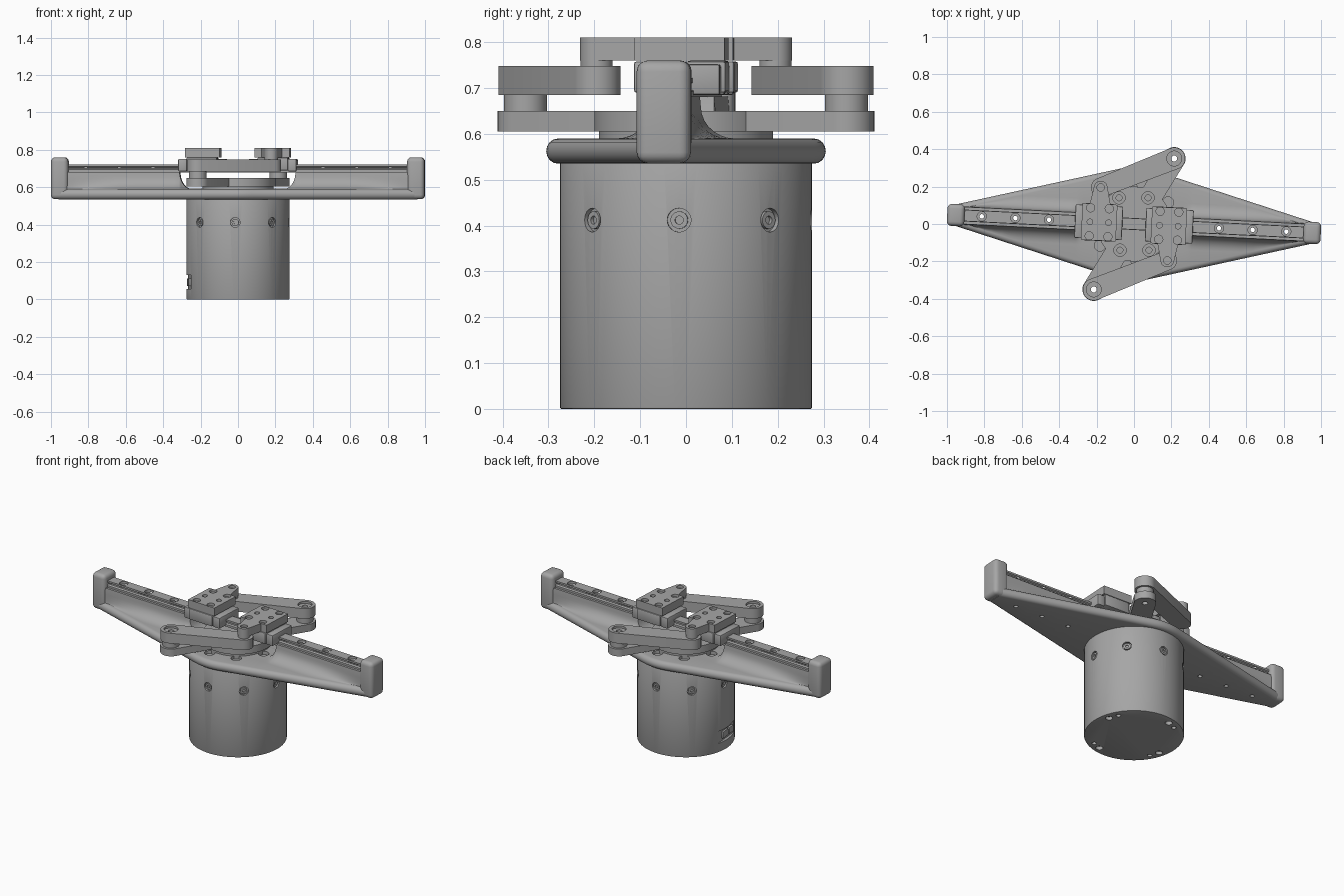
import bpy, bmesh, math
from mathutils import Matrix, Vector
from math import pi, sin, cos

old = bpy.data.objects.get("Cube")
if old:
    bpy.data.objects.remove(old, do_unlink=True)

GREY = (0.38, 0.38, 0.38, 1)
metal = bpy.data.materials.new("satin grey metal")
metal.use_nodes = True
metal.diffuse_color = GREY
metal.node_tree.nodes["Principled BSDF"].inputs["Base Color"].default_value = GREY

TILT = -0.05          # the rail runs slightly askew of the x axis


def finish(name, bm, turn=0.0):
    bmesh.ops.recalc_face_normals(bm, faces=bm.faces[:])
    mesh = bpy.data.meshes.new(name)
    bm.transform(Matrix.Rotation(turn, 4, 'Z'))
    bm.to_mesh(mesh)
    bm.free()
    mesh.materials.append(metal)
    obj = bpy.data.objects.new(name, mesh)
    bpy.context.collection.objects.link(obj)
    return obj


def activate(obj):
    bpy.ops.object.select_all(action='DESELECT')
    obj.select_set(True)
    bpy.context.view_layer.objects.active = obj


def boolean(obj, tool, operation='DIFFERENCE'):
    activate(obj)
    mod = obj.modifiers.new("cut", 'BOOLEAN')
    mod.operation, mod.object, mod.solver = operation, tool, 'EXACT'
    bpy.ops.object.modifier_apply(modifier=mod.name)
    bpy.data.objects.remove(tool, do_unlink=True)


def hull(name, circles, z0, z1, turn=0.0, edge=0.0, seg=40):
    """Upright prism around the convex hull of (x, y, radius) circles."""
    bm = bmesh.new()
    for x, y, r in circles:
        n = seg if r else 1
        for i in range(n):
            a = 2 * pi * i / n
            for z in (z0, z1):
                bm.verts.new((x + r * cos(a), y + r * sin(a), z))
    bmesh.ops.convex_hull(bm, input=bm.verts[:])
    bmesh.ops.delete(bm, geom=[v for v in bm.verts if not v.link_faces], context='VERTS')
    bmesh.ops.dissolve_limit(bm, angle_limit=0.01, verts=bm.verts[:], edges=bm.edges[:])
    if edge:
        rim = [e for e in bm.edges if len(e.link_faces) == 2 and e.calc_face_angle(0) > 0.8]
        bmesh.ops.bevel(bm, geom=rim, offset=edge, segments=4 if edge > 0.02 else 2,
                        affect='EDGES', profile=0.5)
    return finish(name, bm, turn)


def box(name, x0, x1, half_y, z0, z1, turn=0.0, edge=0.0):
    corners = [(x, y, 0) for x in (x0, x1) for y in (-half_y, half_y)]
    return hull(name, corners, z0, z1, turn, edge)


def drill(obj, places, r, z0, z1, turn=0.0):
    """Cut upright round holes at the given (x, y) places."""
    bm = bmesh.new()
    for x, y in places:
        bmesh.ops.create_cone(bm, cap_ends=True, segments=20, radius1=r, radius2=r, depth=z1 - z0,
                              matrix=Matrix.Translation((x, y, (z0 + z1) / 2)))
    boolean(obj, finish("cutter", bm, turn))


def ring(r, count, start):
    return [(r * cos(start + 2 * pi * i / count), r * sin(start + 2 * pi * i / count))
            for i in range(count)]


# Motor housing with side screws, bottom screws and connector recess
housing = hull("motor_housing", [(0, 0, 0.275)], 0, 0.54, edge=0.004, seg=72)
drill(housing, ring(0.235, 4, 0.25), 0.02, -0.02, 0.02)
drill(housing, ring(0.235, 4, 0.5), 0.013, -0.02, 0.02)
SIDE = -0.055


def side_cylinders(name, r, inner, outer):
    bm = bmesh.new()
    for i in range(8):
        m = (Matrix.Rotation(SIDE + i * pi / 4, 4, 'Z') @ Matrix.Translation(((inner + outer) / 2, 0, 0.412))
             @ Matrix.Rotation(pi / 2, 4, 'Y'))
        bmesh.ops.create_cone(bm, cap_ends=True, segments=24, radius1=r, radius2=r,
                              depth=outer - inner, matrix=m)
    return finish(name, bm)


boolean(housing, side_cylinders("cutter", 0.026, 0.262, 0.30))
side_screws = side_cylinders("housing_side_screws", 0.019, 0.25, 0.271)
boolean(side_screws, side_cylinders("cutter", 0.009, 0.263, 0.30))
boolean(housing, box("cutter", -0.3, -0.258, 0.085, 0.055, 0.13, turn=0.09))
for i, (y, w) in enumerate(((-0.045, 0.022), (0.02, 0.03))):
    hull(f"connector_port_{i + 1}", [(x, y + s * w, 0) for x in (-0.27, -0.25) for s in (-1, 1)],
         0.072, 0.112, turn=0.09, edge=0.003)

# Wing body: lofted sections, wide in the middle, rising into a filleted spine
R_MID, R_END, REACH = 0.305, 0.058, 0.945
slope = math.asin((R_MID - R_END) / REACH)


def half_width(x):
    x = abs(x)
    if x < R_MID * sin(slope):
        return math.sqrt(R_MID ** 2 - x * x)
    return R_MID / cos(slope) - x * math.tan(slope)


def spine_top(x):
    t = min(max((abs(x) - 0.25) / 0.06, 0), 1)
    return 0.592 + 0.09 * (1 - math.sqrt(1 - t * t))


def section(x):
    w, top, wall = half_width(x), spine_top(x), 0.048
    pts = [(w - 0.026 + 0.026 * cos(a), 0.5625 + 0.0275 * sin(a))
           for a in (-pi / 2 + pi * i / 8 for i in range(9))]
    run = max(min(0.075, w - 0.028 - wall), 0.001)
    rise = min(0.07, top - 0.59)
    pts += [(wall + run * (1 - sin(a)), 0.59 + rise * (1 - cos(a)))
            for a in (pi / 2 * i / 7 for i in range(8))]
    pts.append((wall - 0.002, top))
    return pts + [(-y, z) for y, z in reversed(pts)]


bm = bmesh.new()
half = [0.02 * i for i in range(12)] + [0.24 + 0.006 * i for i in range(13)] + \
       [0.34 + 0.06 * i for i in range(10)] + [0.92, 0.96]
stations = [-x for x in reversed(half[1:])] + half
loops = [[bm.verts.new((x, y, z)) for y, z in section(x)] for x in stations]
for a, b in zip(loops, loops[1:]):
    for i in range(len(a)):
        j = (i + 1) % len(a)
        bm.faces.new((a[i], a[j], b[j], b[i]))
bm.faces.new(loops[0])
bm.faces.new(loops[-1])
wing = finish("wing_body", bm, TILT)

RAIL_HOLES = [(s * x, 0) for s in (-1, 1) for x in (0.455, 0.635, 0.815)]
drill(wing, RAIL_HOLES, 0.012, 0.5, 0.8, TILT)
drill(wing, ring(0.215, 8, -0.22), 0.03, 0.572, 0.63)

# Linear rail with side grooves
rail_profile = [(0.032, 0.68), (0.032, 0.694), (0.022, 0.699), (0.022, 0.706), (0.03, 0.711), (0.03, 0.722)]
rail_profile += [(-y, z) for y, z in reversed(rail_profile)]
bm = bmesh.new()
face = bm.faces.new([bm.verts.new((-0.92, y, z)) for y, z in rail_profile])
grown = bmesh.ops.extrude_face_region(bm, geom=[face])["geom"]
bmesh.ops.translate(bm, vec=(1.84, 0, 0), verts=[v for v in grown if isinstance(v, bmesh.types.BMVert)])
rail = finish("linear_rail", bm, TILT)
drill(rail, RAIL_HOLES, 0.025, 0.705, 0.75, TILT)
drill(rail, RAIL_HOLES, 0.012, 0.6, 0.8, TILT)

# Turntable and crank with two opposite arms
PIN, PIVOT = Vector((0.215, 0.35)), Vector((-0.178, 0.195))
hull("turntable", [(0, 0, 0.19)], 0.57, 0.606, seg=64)
crank = hull("crank", [(0, 0, 0.2)], 0.605, 0.65, seg=64)
boolean(crank, hull("arm", [(*PIN, 0.061), (*-PIN, 0.061)], 0.605, 0.65), 'UNION')
SCREWS = [(s * x, s * y) for s in (-1, 1) for x, y in ((0.075, 0.14), (-0.08, 0.14))]
drill(crank, SCREWS, 0.033, 0.632, 0.7)
drill(crank, SCREWS, 0.016, 0.615, 0.7)
drill(crank, [PIN, -PIN], 0.016, 0.5, 0.7)

# Both grippers: the second is the first turned half way round
for side, turn in (("right", 0.0), ("left", pi)):
    # Link from the crank pin to the carriage
    spacer = hull(f"{side}_pin_spacer", [(*PIN, 0.047)], 0.648, 0.687, turn)
    link = hull(f"{side}_link", [(*PIN, 0.059), (*PIVOT, 0.052)], 0.685, 0.748, turn)
    spin = Matrix.Rotation(turn, 2)
    drill(spacer, [spin @ PIN], 0.016, 0.6, 0.8)
    drill(link, [spin @ PIN], 0.04, 0.735, 0.8)
    drill(link, [spin @ PIN], 0.016, 0.6, 0.8)
    hull(f"{side}_link_pivot", [(*PIVOT, 0.035)], 0.74, 0.77, turn)

    # Carriage on the rail
    t = turn + TILT
    box(f"{side}_carriage", -0.272, -0.108, 0.1, 0.69, 0.758, t, 0.005)
    for x0, x1, part in ((-0.316, -0.27, "outer"), (-0.11, -0.062, "inner")):
        box(f"{side}_carriage_{part}_seal", x0, x1, 0.09, 0.685, 0.752, t, 0.006)

    # Finger mounting plate with a tab over the link pivot
    local = Matrix.Rotation(-TILT, 2) @ PIVOT
    plate = box(f"{side}_finger_plate", -0.28, -0.093, 0.098, 0.76, 0.81, t)
    tab = hull("tab", [(*local, 0.036), (-0.25, 0.05, 0), (-0.12, 0.05, 0)], 0.76, 0.81, t)
    boolean(plate, tab, 'UNION')
    drill(plate, [(-0.186 + sx * 0.05, sy * 0.075) for sx in (-1, 1) for sy in (-1, 1)], 0.022, 0.795, 0.85, t)
    drill(plate, [(-0.186 + s * 0.05, 0) for s in (-1, 1)], 0.015, 0.785, 0.85, t)
    drill(plate, [local], 0.02, 0.795, 0.85, t)

    # Rounded end cap closing the wing
    box(f"{side}_end_cap", -1.0, -0.907, 0.059, 0.536, 0.76, t, 0.024)

for obj in list(bpy.context.collection.objects):
    if obj.type == 'MESH' and metal.name in obj.data.materials:
        activate(obj)
        bpy.ops.object.shade_smooth_by_angle(angle=math.radians(32))
